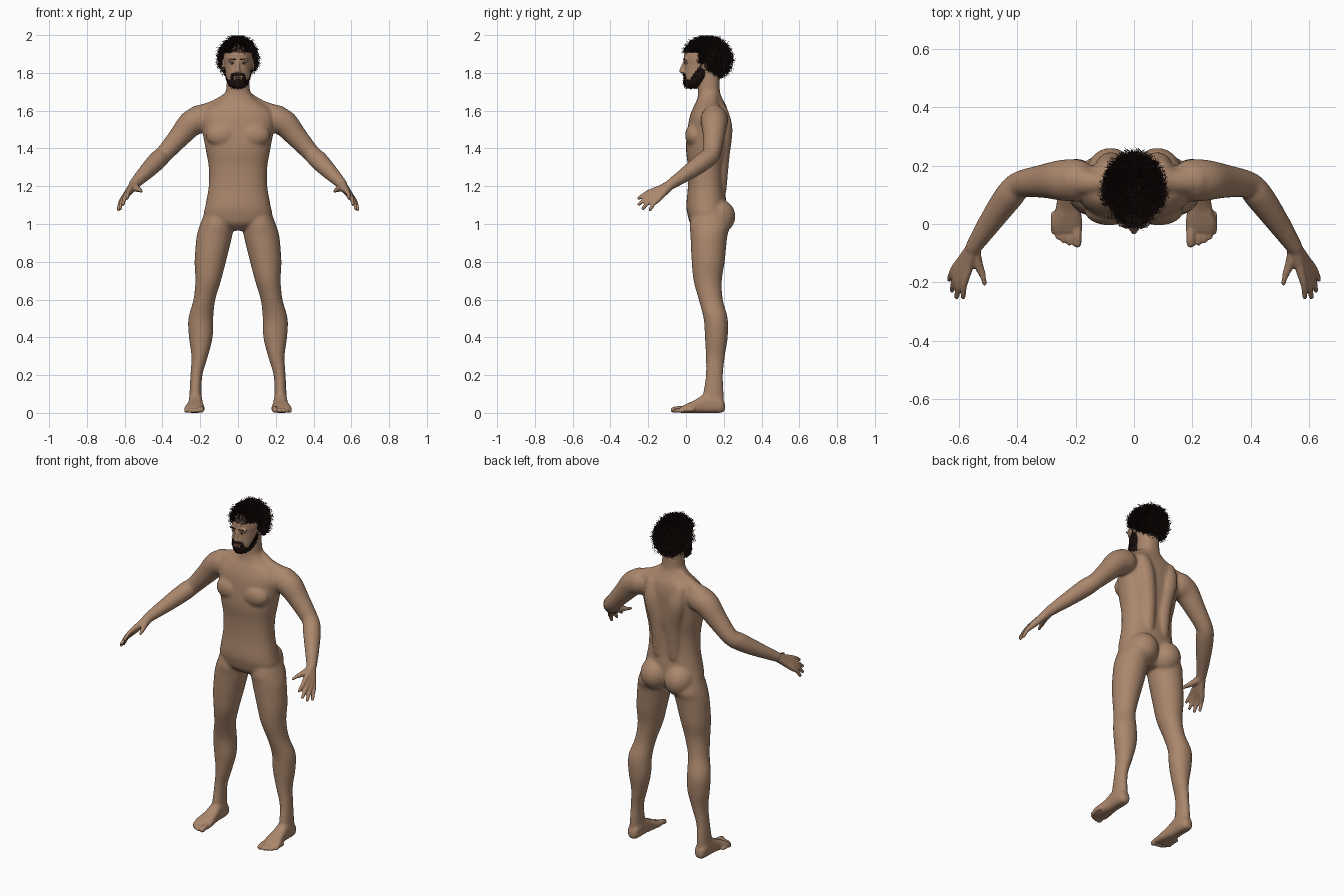
import bpy, bmesh, math, random
from mathutils import Vector, Matrix

random.seed(4)
if "Cube" in bpy.data.objects:
    bpy.data.objects.remove(bpy.data.objects["Cube"])


def material(name, rgb):
    m = bpy.data.materials.new(name)
    m.use_nodes = True
    m.diffuse_color = (*rgb, 1)
    m.node_tree.nodes["Principled BSDF"].inputs["Base Color"].default_value = (*rgb, 1)
    return m


SKIN = material("tan skin", (0.40, 0.24, 0.15))
HAIR = material("dark brown hair", (0.018, 0.008, 0.007))
LIP = material("muted lip", (0.27, 0.12, 0.09))
WHITE = material("eye white", (0.55, 0.5, 0.45))
IRIS = material("brown iris", (0.03, 0.015, 0.01))


def spline(rows, k=5):
    """Catmull-Rom interpolation of rows of numbers."""
    out = []
    for i in range(len(rows) - 1):
        p0, p1, p2, p3 = (rows[max(0, min(len(rows) - 1, i + d))] for d in (-1, 0, 1, 2))
        for j in range(k):
            t = j / k
            out.append([b + 0.5 * t * (c - a + t * (2 * a - 5 * b + 4 * c - d + t * (3 * (b - c) + d - a)))
                        for a, b, c, d in zip(p0, p1, p2, p3)])
    return out + [list(rows[-1])]


def loft(bm, rings, n=32, e=1.0):
    """Closed skin over rings of (centre, half axis, half axis)."""
    def sp(v):
        return math.copysign(abs(v) ** e, v)
    loops = []
    for c, a, b in rings:
        angles = [math.tau * i / n for i in range(n)]
        loops.append([bm.verts.new(c + a * sp(math.cos(t)) + b * sp(math.sin(t))) for t in angles])
    for lo, hi in zip(loops, loops[1:]):
        for i in range(n):
            j = (i + 1) % n
            bm.faces.new((lo[i], lo[j], hi[j], hi[i]))
    bm.faces.new(loops[0][::-1])
    bm.faces.new(loops[-1])


def stack(bm, rows, side=1, along="z", n=32, e=1.0, grow=0.0, k=5):
    """Loft of rows (position, centre x, half width, low, high)."""
    rings = []
    for p, x, w, lo, hi in spline(rows, k):
        mid, half = (lo + hi) / 2, (hi - lo) / 2 + grow
        up = Vector((0, 1, 0)) if along == "z" else Vector((0, 0, 1))
        base = Vector((side * x, 0, p)) if along == "z" else Vector((side * x, p, 0))
        rings.append((base + up * mid, Vector((w + grow, 0, 0)), up * half))
    loft(bm, rings, n, e)


def ball(bm, c, r, side=1, seg=24):
    mat = Matrix.Translation((side * c[0], c[1], c[2])) @ Matrix.Diagonal((*r, 1))
    bmesh.ops.create_uvsphere(bm, u_segments=seg, v_segments=seg // 2, radius=1, matrix=mat)


def tube(bm, rows, side=1, n=16):
    """Round limb through rows (x, y, z, radius) with rounded ends."""
    pts = [(Vector((side * x, y, z)), r) for x, y, z, r in spline(rows)]
    rings = []
    for i, (p, r) in enumerate(pts):
        t = (pts[min(i + 1, len(pts) - 1)][0] - pts[max(i - 1, 0)][0]).normalized()
        a = t.cross(Vector((0, 1, 0)) if abs(t.z) > 0.8 else Vector((0, 0, 1))).normalized()
        rings.append((p, a * r, t.cross(a) * r))
    loft(bm, rings, n)
    for p, r in (pts[0], pts[-1]):
        ball(bm, p, (r, r, r), 1, 16)


def finish(bm, name, mat):
    bmesh.ops.recalc_face_normals(bm, faces=bm.faces)
    me = bpy.data.meshes.new(name)
    bm.to_mesh(me)
    bm.free()
    me.materials.append(mat)
    ob = bpy.data.objects.new(name, me)
    bpy.context.collection.objects.link(ob)
    me.polygons.foreach_set("use_smooth", [True] * len(me.polygons))
    return ob


# Torso and neck
bm = bmesh.new()
stack(bm, [(0.965, 0, 0.06, 0.07, 0.17), (1.0, 0, 0.15, 0.025, 0.2), (1.05, 0, 0.18, 0.008, 0.215),
           (1.1, 0, 0.172, 0.002, 0.215), (1.2, 0, 0.155, 0.01, 0.205), (1.3, 0, 0.155, 0.01, 0.205),
           (1.4, 0, 0.172, 0.0, 0.22), (1.5, 0, 0.19, 0.008, 0.225), (1.57, 0, 0.195, 0.02, 0.225),
           (1.62, 0, 0.16, 0.04, 0.215), (1.65, 0, 0.11, 0.055, 0.2), (1.69, 0, 0.07, 0.064, 0.182),
           (1.74, 0, 0.06, 0.062, 0.178), (1.82, 0, 0.058, 0.06, 0.18)], n=48, e=0.88)

FACE = [(1.718, 0, 0.022, 0.008, 0.05), (1.728, 0, 0.036, -0.002, 0.075), (1.745, 0, 0.05, -0.008, 0.10),
        (1.78, 0, 0.062, -0.011, 0.13), (1.82, 0, 0.068, -0.01, 0.16), (1.86, 0, 0.072, -0.009, 0.18),
        (1.9, 0, 0.074, -0.012, 0.2)]

# Head and nose
stack(bm, FACE, n=40)
ball(bm, (0, 0.1, 1.875), (0.078, 0.113, 0.1), seg=32)
tube(bm, [(0, -0.007, 1.862, 0.007), (0, -0.02, 1.83, 0.009), (0, -0.025, 1.81, 0.011)])

for s in (1, -1):
    # Brows, nostrils and ears
    ball(bm, (0.03, 0.0, 1.869), (0.027, 0.013, 0.009), s)
    ball(bm, (0.011, -0.015, 1.806), (0.008, 0.011, 0.008), s)
    ball(bm, (0.078, 0.1, 1.842), (0.01, 0.02, 0.03), s)
    # Chest, back, shoulder slope and seat muscles
    ball(bm, (0.085, 0.045, 1.47), (0.085, 0.05, 0.065), s)
    tube(bm, [(0.05, 0.175, 1.18, 0.04), (0.055, 0.185, 1.35, 0.045),
              (0.08, 0.195, 1.5, 0.052), (0.09, 0.18, 1.59, 0.045)], s)
    tube(bm, [(0.03, 0.14, 1.685, 0.03), (0.12, 0.14, 1.622, 0.036), (0.21, 0.15, 1.57, 0.06)], s)
    ball(bm, (0.08, 0.165, 1.04), (0.088, 0.097, 0.095), s)
    # Leg
    stack(bm, [(1.09, 0.1, 0.065, 0.04, 0.2), (1.0, 0.112, 0.088, 0.02, 0.235), (0.95, 0.122, 0.094, 0.023, 0.222),
               (0.9, 0.131, 0.092, 0.025, 0.215), (0.8, 0.147, 0.083, 0.03, 0.205), (0.7, 0.158, 0.068, 0.04, 0.19),
               (0.6, 0.178, 0.058, 0.067, 0.195), (0.5, 0.197, 0.066, 0.093, 0.221), (0.4, 0.197, 0.063, 0.1, 0.221),
               (0.3, 0.203, 0.044, 0.105, 0.206), (0.2, 0.22, 0.032, 0.105, 0.196), (0.1, 0.225, 0.032, 0.09, 0.2),
               (0.04, 0.225, 0.034, 0.08, 0.2)], s)
    # Foot and toes
    stack(bm, [(0.206, 0.225, 0.015, 0.015, 0.045), (0.19, 0.225, 0.031, 0.002, 0.08), (0.15, 0.225, 0.037, 0, 0.1),
               (0.1, 0.225, 0.037, 0, 0.1), (0.05, 0.226, 0.043, 0, 0.07), (0.0, 0.23, 0.053, 0, 0.046),
               (-0.03, 0.228, 0.048, 0, 0.03)], s, "y", e=0.75)
    for i, (x, y) in enumerate([(0.195, -0.066), (0.222, -0.064), (0.242, -0.056), (0.26, -0.044), (0.275, -0.025)]):
        r = 0.0105 if i else 0.0155
        tube(bm, [(x, y + 0.06, r + 0.006, r), (x, y + 0.025, r + 0.006, r), (x, y, r, r)], s)
    # Arm
    tube(bm, [(0.2, 0.15, 1.555, 0.074), (0.25, 0.15, 1.53, 0.07), (0.31, 0.147, 1.462, 0.058),
              (0.39, 0.135, 1.372, 0.047), (0.425, 0.1, 1.338, 0.05), (0.48, 0.025, 1.282, 0.043),
              (0.55, -0.08, 1.21, 0.028)], s, 24)
    # Hand: fingers run from the wrist through the knuckles
    hand = [((0.573, -0.168, 1.178), (0.586, -0.25, 1.137)), ((0.588, -0.17, 1.158), (0.608, -0.25, 1.104)),
            ((0.601, -0.163, 1.142), (0.624, -0.228, 1.082)), ((0.61, -0.148, 1.13), (0.633, -0.19, 1.076))]
    for knuckle, tip in hand:
        k, t = Vector(knuckle), Vector(tip)
        bend = k.lerp(t, 0.5) + Vector((0.004, -0.002, 0.004))
        tube(bm, [(0.55, -0.08, 1.21, 0.025), (*k.lerp(Vector((0.555, -0.09, 1.2)), 0.4), 0.019),
                  (*k, 0.0155), (*bend, 0.0115), (*t, 0.009)], s)
    tube(bm, [(0.55, -0.09, 1.2, 0.024), (0.535, -0.135, 1.188, 0.018), (0.52, -0.172, 1.18, 0.013),
              (0.512, -0.206, 1.172, 0.01)], s)

body = finish(bm, "body", SKIN)
bpy.context.view_layer.objects.active = body
body.select_set(True)


def apply(kind, **settings):
    m = body.modifiers.new(kind.lower(), kind)
    for key, value in settings.items():
        setattr(m, key, value)
    bpy.ops.object.modifier_apply(modifier=m.name)


# Fuse the parts, then soften the torso and limbs more than face, hands and feet
apply("REMESH", mode="VOXEL", voxel_size=0.0056, use_smooth_shade=True)
broad = body.vertex_groups.new(name="broad")
broad.add([v.index for v in body.data.vertices
           if 0.06 < v.co.z < 1.7 and abs(v.co.x) < 0.53], 1.0, "REPLACE")
apply("SMOOTH", factor=0.5, iterations=2)
apply("SMOOTH", factor=0.5, iterations=22, vertex_group="broad")
body.data.materials.clear()
body.data.materials.append(SKIN)
body.data.polygons.foreach_set("use_smooth", [True] * len(body.data.polygons))


def add_curl(bm, p, n, length, radius, width, turns):
    """One curly ribbon strand growing from p along n."""
    a = n.orthogonal().normalized()
    b = n.cross(a)
    phase, prev = random.uniform(0, math.tau), None
    drift = Vector((random.uniform(-1, 1), random.uniform(-1, 1), random.uniform(-1.2, 0.3))) * length * 0.6
    for i in range(8):
        t = i / 7
        ang = phase + turns * math.tau * t
        q = p + n * length * t + drift * t + (a * math.cos(ang) + b * math.sin(ang)) * radius
        q.z = min(q.z, 1.997)
        w = (n + a * math.sin(ang)).normalized() * width * (1 - 0.5 * t)
        pair = (bm.verts.new(q - w), bm.verts.new(q + w))
        if prev:
            bm.faces.new((prev[0], prev[1], pair[1], pair[0]))
        prev = pair


def scatter(source, name, count, **curl):
    """Curls spread over a shell, weighted by face area."""
    polys = list(source.data.polygons)
    bm = bmesh.new()
    for f in random.choices(polys, weights=[f.area for f in polys], k=count):
        corners = [source.data.vertices[v].co for v in f.vertices]
        ws = [random.random() for _ in corners]
        p = sum((c * w for c, w in zip(corners, ws)), Vector()) / sum(ws)
        n = (p - Vector((0, 0.1, min(1.87, p.z + 0.02)))).normalized()
        scale = random.uniform(0.35, 1.0)
        add_curl(bm, p, n, curl["length"] * scale, curl["radius"], curl["width"], curl["turns"])
    return finish(bm, name, HAIR)


def trim(bm, keep):
    drop = [f for f in bm.faces if not keep(f.calc_center_median())]
    bmesh.ops.delete(bm, geom=drop, context="FACES")


# Hair: a cap cut at the hairline, covered in curls
bm = bmesh.new()
ball(bm, (0, 0.113, 1.877), (0.09, 0.117, 0.107), seg=64)
trim(bm, lambda c: c.z > 1.905 or (c.y > 0.07 and c.z > 1.855 - (c.y - 0.07) * 0.75))
cap = finish(bm, "hair_cap", HAIR)
scatter(cap, "hair_curls", 4600, length=0.024, radius=0.006, width=0.0013, turns=1.4)

# Beard: a jaw shell with sideburns and moustache, plus stubble curls
bm = bmesh.new()
stack(bm, FACE, n=72, grow=0.004, k=10)


def is_beard(c):
    jaw = c.z < 1.763 and c.y < 0.11
    cheek = 0.025 < c.y < 0.1 and c.z < 1.775 + (c.y - 0.025) * 1.3
    moustache = abs(c.x) < 0.032 and c.y < 0.03 and 1.784 < c.z < 1.798
    corner = 0.022 < abs(c.x) < 0.04 and c.y < 0.03 and c.z < 1.793
    return jaw or cheek or moustache or corner


trim(bm, is_beard)
beard = finish(bm, "beard", HAIR)
scatter(beard, "beard_curls", 700, length=0.006, radius=0.002, width=0.0009, turns=1.0)

# Lips
bm = bmesh.new()
ball(bm, (0, -0.008, 1.777), (0.019, 0.008, 0.004))
ball(bm, (0, -0.008, 1.77), (0.016, 0.008, 0.005))
finish(bm, "lips", LIP)

# Eyes and eyebrows
for s, label in ((1, "left"), (-1, "right")):
    bm = bmesh.new()
    ball(bm, (0.03, 0.002, 1.851), (0.014, 0.009, 0.0055), s)
    finish(bm, label + "_eye", WHITE)
    bm = bmesh.new()
    ball(bm, (0.03, -0.005, 1.851), (0.0055, 0.004, 0.005), s, 16)
    finish(bm, label + "_iris", IRIS)
    bm = bmesh.new()
    tube(bm, [(0.013, -0.011, 1.87, 0.003), (0.032, -0.011, 1.874, 0.0035), (0.05, -0.001, 1.87, 0.002)], s, 8)
    finish(bm, label + "_eyebrow", HAIR)
